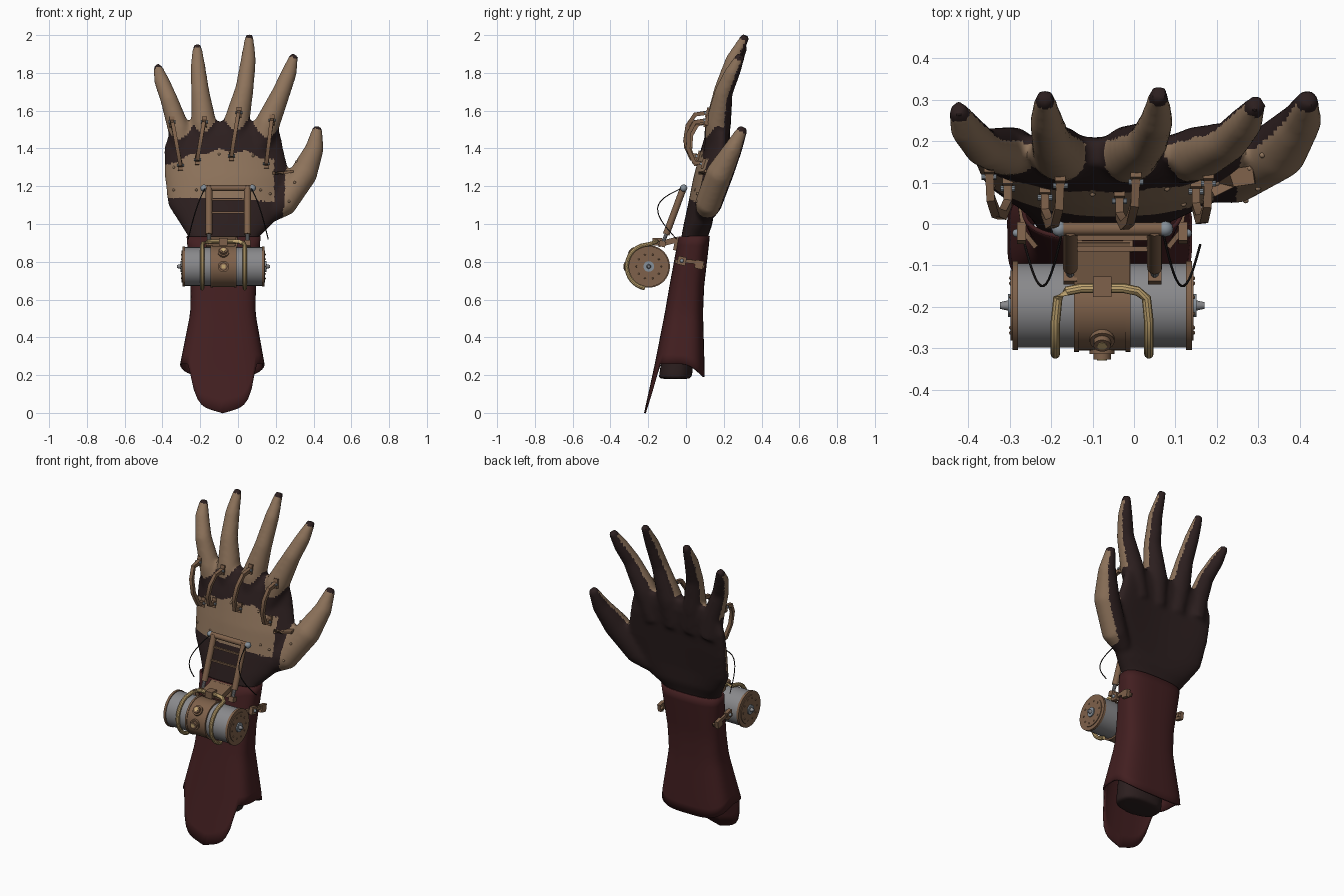
import bpy, bmesh, math
from mathutils import Vector
from mathutils.bvhtree import BVHTree

if "Cube" in bpy.data.objects:
    bpy.data.objects.remove(bpy.data.objects["Cube"])

def mat(name, r, g, b):
    m = bpy.data.materials.new(name)
    m.diffuse_color = (r, g, b, 1)
    m.use_nodes = True
    m.node_tree.nodes["Principled BSDF"].inputs["Base Color"].default_value = m.diffuse_color
    return m

TAN = mat("tan_leather", .27, .172, .105)
DARK = mat("dark_leather", .025, .0135, .0135)
RED = mat("red_leather", .055, .0135, .0145)
BRONZE = mat("bronze", .21, .120, .069)
STEEL = mat("grey_steel", .25, .25, .26)
BRASS = mat("brass", .55, .39, .17)
SILVER = mat("blue_silver", .24, .28, .32)
BLACK = mat("black_cable", .015, .012, .012)

def add(name, bm, *mats):
    me = bpy.data.meshes.new(name)
    bmesh.ops.recalc_face_normals(bm, faces=bm.faces)
    bm.to_mesh(me)
    bm.free()
    ob = bpy.data.objects.new(name, me)
    bpy.context.collection.objects.link(ob)
    for m in mats:
        me.materials.append(m)
    return ob

def loft(bm, rings, cap=True):
    vs = [[bm.verts.new(p) for p in r] for r in rings]
    n = len(vs[0])
    for a, b in zip(vs, vs[1:]):
        for i in range(n):
            bm.faces.new((a[i], a[(i + 1) % n], b[(i + 1) % n], b[i]))
    if cap:
        bm.faces.new(vs[0][::-1])
        bm.faces.new(vs[-1])

def frame(d):
    """Two axes square to d, the first as near x as possible."""
    d = d.normalized()
    u = Vector((1, 0, 0)) if abs(d.x) < .9 else Vector((0, 1, 0))
    u = (u - d * u.dot(d)).normalized()
    return u, d.cross(u)

def tube(bm, pts, radii, n=16, flat=None):
    """Round tube along points, or a flat bar of (width, thickness)."""
    pts = [Vector(p) for p in pts]
    rings = []
    for i, p in enumerate(pts):
        u, v = frame(pts[min(i + 1, len(pts) - 1)] - pts[max(i - 1, 0)])
        if flat:
            w, t = flat
            rings.append([p + u * sx * w + v * sy * t for sx, sy in ((1, 1), (-1, 1), (-1, -1), (1, -1))])
        else:
            rings.append([p + (u * math.cos(a) + v * math.sin(a)) * radii[i]
                          for a in (2 * math.pi * k / n for k in range(n))])
    loft(bm, rings)

def rod(name, pts, r, m, n=16, flat=None):
    bm = bmesh.new()
    tube(bm, pts, r if isinstance(r, (list, tuple)) else [r] * len(pts), n, flat)
    return add(name, bm, m)

def box(name, c, s, m, tilt=0):
    bm = bmesh.new()
    bmesh.ops.create_cube(bm, size=1)
    bmesh.ops.scale(bm, vec=s, verts=bm.verts)
    ob = add(name, bm, m)
    ob.location, ob.rotation_euler = c, (tilt, 0, 0)
    return ob

def ball(name, c, r, m):
    bm = bmesh.new()
    bmesh.ops.create_uvsphere(bm, u_segments=12, v_segments=8, radius=r)
    add(name, bm, m).location = c

def section(table, z):
    """Interpolate rows of z, left x, right x, front y, back y, arch."""
    z = min(max(z, table[0][0]), table[-1][0])
    for a, b in zip(table, table[1:]):
        if z <= b[0]:
            t = (z - a[0]) / (b[0] - a[0])
            return [p + (q - p) * t for p, q in zip(a, b)][1:]

def unit(a, e):
    """Point of a unit superellipse in direction a."""
    c, s = math.cos(a), math.sin(a)
    k = (abs(c) ** e + abs(s) ** e) ** (-1 / e)
    return c * k, s * k

def point(sec, z, a, e=2.4):
    l, r, f, b, arch = sec
    u, v = unit(a, e)
    return Vector(((l + r) / 2 + (r - l) / 2 * u, (f + b) / 2 + (b - f) / 2 * v + arch * u * u, z))

ANG = [2 * math.pi * k / 80 for k in range(80)]

# Hand: palm, fingers and thumb fused into one skin
palm = [(.18, -.22, .06, -.145, .03, 0), (.55, -.22, .06, -.09, .07, 0), (.93, -.262, .11, -.025, .115, 0),
        (1.0, -.305, .18, -.012, .14, .02), (1.1, -.37, .26, .01, .15, .045), (1.25, -.388, .275, .04, .175, .055),
        (1.4, -.392, .24, .08, .20, .05), (1.48, -.365, .225, .105, .21, .035), (1.54, -.31, .18, .14, .205, .02)]
fingers = [
    [(-.29, .175, 1.36, .06), (-.312, .175, 1.5, .06), (-.365, .185, 1.66, .047), (-.405, .23, 1.76, .041), (-.428, .28, 1.84, .023)],
    [(-.16, .155, 1.36, .06), (-.18, .17, 1.53, .067), (-.2, .20, 1.7, .049), (-.212, .25, 1.83, .041), (-.216, .31, 1.95, .023)],
    [(-.03, .15, 1.36, .06), (-.01, .17, 1.53, .07), (.035, .2, 1.72, .049), (.055, .25, 1.87, .041), (.06, .318, 2.0, .023)],
    [(.1, .155, 1.36, .06), (.155, .17, 1.53, .067), (.23, .2, 1.7, .049), (.27, .245, 1.8, .042), (.298, .292, 1.895, .024)],
    [(.16, .10, 1.05, .05), (.238, .118, 1.105, .072), (.35, .18, 1.27, .073), (.405, .25, 1.4, .05), (.422, .305, 1.513, .026)]]
bm = bmesh.new()
loft(bm, [[point(section(palm, r[0]), r[0], a) for a in ANG] for r in palm])
for f in fingers:
    tube(bm, [p[:3] for p in f], [p[3] for p in f], 20)
raw = add("raw_hand", bm)
m = raw.modifiers.new("fuse", 'REMESH')
m.mode, m.voxel_size = 'VOXEL', .011
m = raw.modifiers.new("soften", 'SMOOTH')
m.factor, m.iterations = .5, 12
me = bpy.data.meshes.new_from_object(raw.evaluated_get(bpy.context.evaluated_depsgraph_get()))
bpy.data.objects.remove(raw)
hand = bpy.data.objects.new("gloved_hand", me)
bpy.context.collection.objects.link(hand)
me.materials.clear()
me.materials.append(DARK)
me.materials.append(TAN)

# Tan armour on the back of the hand, fingers and thumb; dark tips, webs and palm
tips = [Vector(f[-1][:3]) for f in fingers]
roots = ((-.312, 1.45), (-.185, 1.49), (-.01, 1.50), (.155, 1.46))
for p in me.polygons:
    c, n = p.center, p.normal
    zig = .025 * abs(((c.x + .4) / .075) % 2 - 1)
    finger = n.y < .42 and c.z > min(z + 14 * (c.x - x) ** 2 for x, z in roots) or (c.z > 1.57 and n.y < .42)
    thumb = c.x > .24 + .06 * (c.z - 1.05) and c.z < 1.53 and n.x * .5 - n.y * .8 > -.4 and c.z < 1.28 + 1.5 * (c.x - .24)
    plate = 1.135 - .1 * max(0, c.x) < c.z < 1.375 - .8 * (c.x + .07) ** 2 + zig and c.x < .19 and n.y < .1
    tip = min((c - t).length for t in tips) < .036
    p.material_index = int((finger or thumb or plate) and not tip)
bvh = BVHTree.FromPolygons([v.co for v in me.vertices], [p.vertices for p in me.polygons])

def skin(x, z, lift=0):
    hit = bvh.ray_cast(Vector((x, -1, z)), Vector((0, 1, 0)))[0]
    return (hit or Vector((x, .1, z))) - Vector((0, lift, 0))

# Sleeve with a long rounded front flap
cuff = [(0, -.31, .15, -.222, .10, 0), (.25, -.308, .142, -.167, .098, 0), (.53, -.252, .092, -.112, .09, 0),
        (.67, -.25, .095, -.088, .096, 0), (.93, -.272, .12, -.04, .126, 0)]
def hem(a):
    u, v = unit(a, 3.6)
    dx = abs(.23 * u)
    if v < 0 and dx < .18:
        return .035 * dx / .12 + .165 * (dx / .175) ** 6
    return .26 - .07 * max(0, v) ** 2
bm = bmesh.new()
rows = []
for k in range(15):
    zs = [hem(a) + (.935 - hem(a)) * k / 14 for a in ANG]
    rows.append([point(section(cuff, z), z, a, 3.6 - .8 * k / 14) for z, a in zip(zs, ANG)])
loft(bm, rows, cap=False)
sleeve = add("sleeve", bm, RED)
m = sleeve.modifiers.new("leather", 'SOLIDIFY')
m.thickness = .01

# Canister with end caps, hubs and centre band
CX, CY, CZ = -.077, -.197, .775
def drum(name, x0, x1, r, m, n=40):
    return rod(name, [(x0, CY, CZ), (x1, CY, CZ)], r, m, n)
drum("canister", CX - .21, CX + .21, .102, STEEL)
drum("centre_band", CX - .066, CX + .066, .109, BRONZE)
for s in (-1, 1):
    drum("band_lip", CX + s * .056, CX + s * .068, .112, BRONZE)
    drum("end_cap", CX + s * .203, CX + s * .217, .107, BRONZE)
    drum("cap_ring", CX + s * .217, CX + s * .221, .085, BRONZE)
    drum("hub", CX + s * .221, CX + s * .228, .028, SILVER, 20)
    rod("axle", [(CX + s * .22, CY, CZ), (CX + s * .247, CY, CZ)], [.014, .008], STEEL, 12)
    for k in range(10):
        a = math.pi * k / 5
        ball("cap_rivet", (CX + s * .220, CY + .066 * math.cos(a), CZ + .066 * math.sin(a)), .005, BRONZE)
    # Brass pipe wrapped over the canister
    arc = [(CX + s * .113, CY - .117 * math.cos(a), CZ + .117 * math.sin(a))
           for a in (math.radians(d) for d in range(-80, 76, 10))]
    arc += [(CX + s * .107, CY + .018, .897), (CX + s * .085, CY + .035, .906), (CX + s * .05, CY + .042, .908), (CX, CY + .042, .908)]
    rod("brass_pipe", arc, .0115, BRASS, 10)

# Two round valves on the band
for d in (0, 42):
    d = math.radians(d)
    v = Vector((0, -math.cos(d), math.sin(d)))
    c = Vector((CX, CY, CZ))
    rod("valve_collar", [c + v * .1, c + v * .117], .03, BRONZE, 20)
    rod("valve", [c + v * .1, c + v * .131], .021, BRONZE, 16)
    rod("valve_face", [c + v * .13, c + v * .133], .012, BRASS, 12)

# Mount joining canister to sleeve
box("pipe_block", (CX, CY + .045, .905), (.045, .05, .04), BRONZE)
box("mount_plate", (CX, -.095, .905), (.135, .11, .03), BRONZE, .25)
box("mount_foot", (CX, -.052, .895), (.15, .02, .07), BRONZE, -.2)

# Lifting frame: pistons, cross bars and slack cables
for s in (-1, 1):
    x = CX + .025 + s * .102
    rod("piston_rod", [(x, -.13, .885), (x, -.09, .98)], .010, STEEL, 10)
    box("piston_clevis", (x, -.125, .895), (.032, .035, .03), BRONZE, -.3)
    rod("piston", [(x, -.105, .945), (x, -.012, 1.195)], .018, BRONZE)
    ball("bar_end", (x + s * .026, -.012, 1.19), .019, SILVER)
    wire = [(x + s * (.02 + .09 * t), -.02 - .115 * math.sin(math.pi * t) - .03 * t, 1.19 - .27 * t + .03 * math.sin(math.pi * t))
            for t in (k / 14 for k in range(15))]
    rod("cable", wire, .003, BLACK, 6)
rod("cross_bar", [(-.175, -.012, 1.19), (.07, -.012, 1.19)], .016, BRONZE)
for z in (1.13, 1.06):
    box("frame_rung", (-.05, -.012 - (1.19 - z) * .37, z), (.2, .012, .010), BRONZE)

# Arched knuckle links
for x0, z0, x1, z1 in ((-.305, 1.31, -.35, 1.54), (-.215, 1.34, -.178, 1.54), (-.035, 1.36, .005, 1.59), (.15, 1.32, .18, 1.55)):
    a, b = skin(x0, z0), skin(x1, z1)
    up = Vector((0, -1, .12))
    pts = [a, a + up * .05, a.lerp(b, .3) + up * .088, a.lerp(b, .65) + up * .092, a.lerp(b, .92) + up * .065, b]
    rod("knuckle_link", pts, 0, BRONZE, flat=(.010, .011))
    for p in (a, b):
        box("link_foot", p, (.026, .02, .055), BRONZE, -.25)
        rod("link_pin", [p + Vector((-.018, -.015, 0)), p + Vector((.018, -.015, 0))], .007, SILVER, 10)

# Thumb hinge and armour rivets
rod("thumb_hinge", [skin(.185, 1.27, .006), skin(.235, 1.27, .008), skin(.29, 1.28, .006)], 0, BRONZE, flat=(.022, .007))
for x, z in ((.2, 1.27), (.28, 1.28), (.3, 1.22), (.31, 1.33), (.17, 1.16), (-.34, 1.18), (-.34, 1.3),
             (-.22, 1.18), (.12, 1.18), (-.1, 1.37), (.08, 1.36), (.27, 1.12)):
    ball("rivet", skin(x, z), .007, TAN)

# Side buckles on the sleeve
for s in (-1, 1):
    x = CX + s * .185
    rod("buckle_strap", [(x - s * .025, -.055, .80), (x + s * .004, -.02, .805), (x + s * .012, .04, .80), (x - s * .01, .095, .775)],
        0, BRONZE, flat=(.006, .010))
    for y, z in ((-.022, .805), (.07, .785)):
        box("buckle", (x + s * .010, y, z), (.022, .045, .045), BRONZE, -.2)
    ball("buckle_stud", (x + s * .022, -.022, .805), .010, SILVER)

# Smooth shading with crisp edges
bpy.ops.object.select_all(action='DESELECT')
for ob in bpy.context.scene.objects:
    ob.select_set(True)
bpy.context.view_layer.objects.active = hand
bpy.ops.object.shade_smooth_by_angle(angle=math.radians(35))
